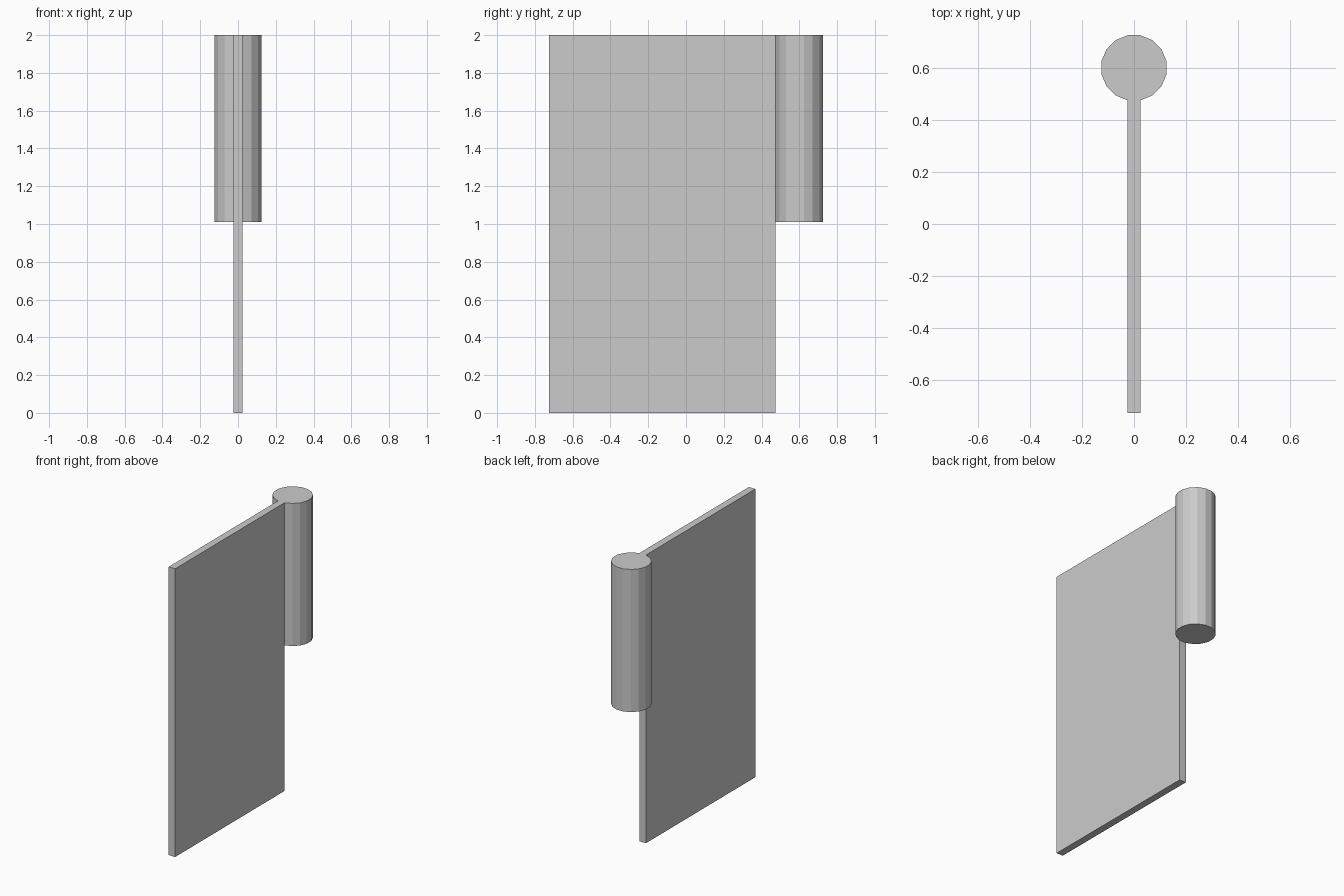
import bpy
from math import cos, pi

if "Cube" in bpy.data.objects:
    bpy.data.objects.remove(bpy.data.objects["Cube"])

HEIGHT = 2.0
THICKNESS = 0.05
SIDES = 16
APOTHEM = 0.125          # distance from the post axis to each flat side
POST_BOTTOM = 1.01
Y_BACK, Y_FRONT = 0.475, -0.725

# Flat upright panel
bpy.ops.mesh.primitive_cube_add(size=1, location=(0, (Y_BACK + Y_FRONT) / 2, HEIGHT / 2))
panel = bpy.context.object
panel.name = "panel"
panel.scale = (THICKNESS, Y_BACK - Y_FRONT, HEIGHT)
bpy.ops.object.transform_apply(location=False, rotation=False, scale=True)

# Sixteen-sided post on the upper half of the rear edge, one flat against the panel
bpy.ops.mesh.primitive_cylinder_add(
    vertices=SIDES,
    radius=APOTHEM / cos(pi / SIDES),
    depth=HEIGHT - POST_BOTTOM,
    location=(0, Y_BACK + APOTHEM, (HEIGHT + POST_BOTTOM) / 2),
    rotation=(0, 0, pi / SIDES),
)
post = bpy.context.object
post.name = "hinge_post"
bpy.ops.object.transform_apply(location=False, rotation=True, scale=False)
